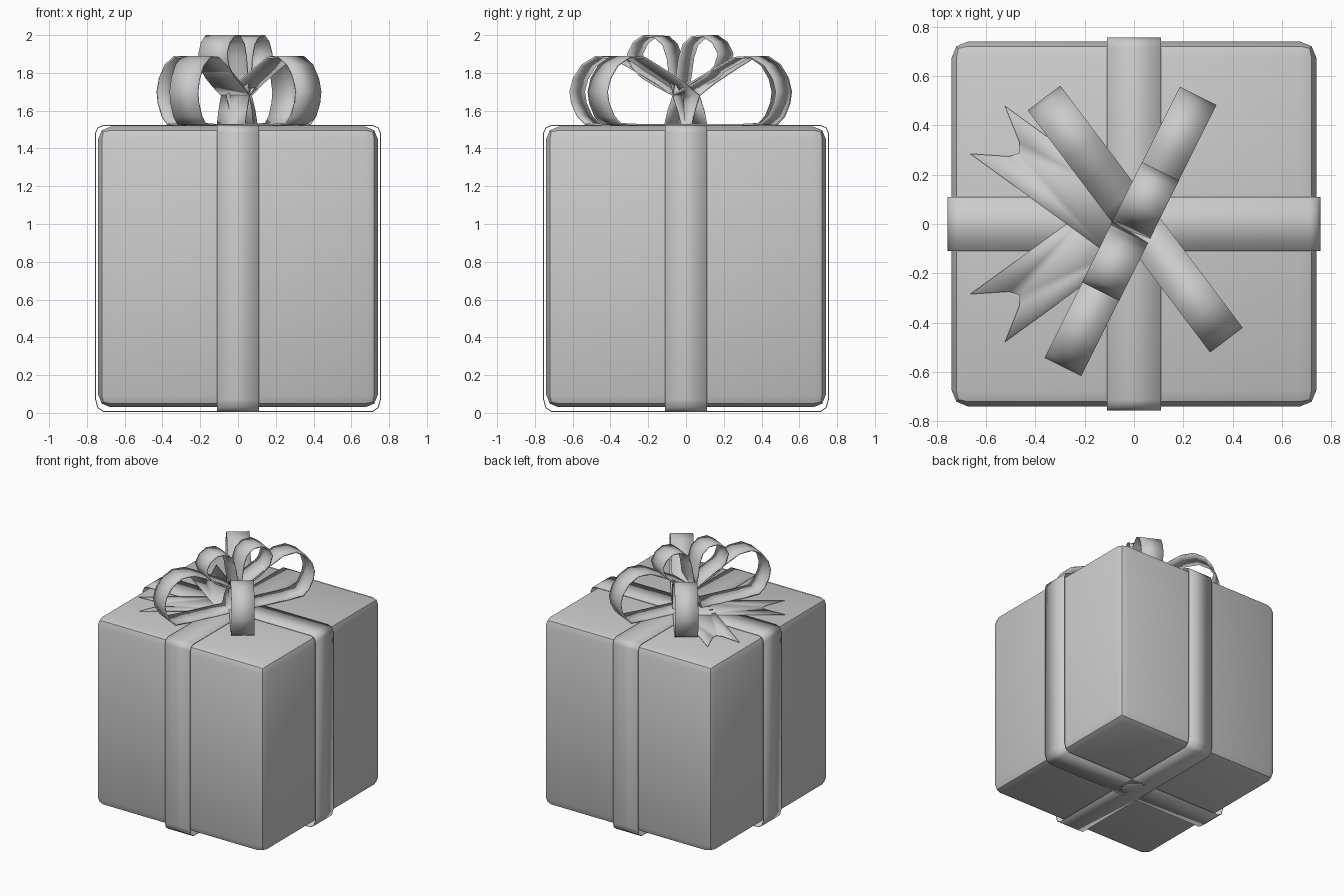
import bpy, bmesh, math
from mathutils import Matrix, Vector

if "Cube" in bpy.data.objects:
    bpy.data.objects.remove(bpy.data.objects["Cube"])


def finish(obj, thickness=0.0, angle=35):
    if thickness:
        m = obj.modifiers.new("thickness", 'SOLIDIFY')
        m.thickness = thickness
        m.offset = 0
    bpy.ops.object.select_all(action='DESELECT')
    obj.select_set(True)
    bpy.context.view_layer.objects.active = obj
    bpy.ops.object.shade_smooth_by_angle(angle=math.radians(angle))


def new_object(name, bm):
    mesh = bpy.data.meshes.new(name)
    bmesh.ops.recalc_face_normals(bm, faces=bm.faces[:])
    bm.to_mesh(mesh)
    bm.free()
    obj = bpy.data.objects.new(name, mesh)
    bpy.context.collection.objects.link(obj)
    return obj


def ribbon(name, profile, width, angle, centre=(0, 0), thickness=0.01, closed=True):
    """Sweep an (r, z) profile sideways, then turn it about z."""
    bm = bmesh.new()
    mat = Matrix.Translation((*centre, 0)) @ Matrix.Rotation(math.radians(angle), 4, 'Z')
    rows = [[bm.verts.new(mat @ Vector((r, s * width / 2, z))) for s in (-1, 1)]
            for r, z in profile]
    n = len(rows)
    for i in range(n if closed else n - 1):
        a, b = rows[i], rows[(i + 1) % n]
        bm.faces.new((a[0], a[1], b[1], b[0]))
    obj = new_object(name, bm)
    finish(obj, thickness)
    return obj


# Box with rounded edges
bm = bmesh.new()
bmesh.ops.create_cube(bm, size=1)
bmesh.ops.scale(bm, vec=(1.48, 1.48, 1.485), verts=bm.verts)
bmesh.ops.translate(bm, vec=(0, 0, 0.7725), verts=bm.verts)
bmesh.ops.bevel(bm, geom=bm.edges[:], offset=0.065, segments=2, profile=0.5, affect='EDGES')
finish(new_object("gift_box", bm))

# Two wrap ribbons around the box
R, LO, HI, C = 0.754, 0.008, 1.521, 0.04
half = [(R - C, LO), (R - C * 0.3, LO + C * 0.5), (R, LO + C * 1.6),
        (R, HI - C), (R - C * 0.3, HI - C * 0.3), (R - C, HI)]
wrap = half + [(-r, z) for r, z in reversed(half)]
ribbon("wrap_ribbon_x", wrap, 0.22, 0, thickness=0.005)
ribbon("wrap_ribbon_y", wrap, 0.22, 90, thickness=0.005)

# Large bow loops
big = [(0.0, 1.68), (0.10, 1.745), (0.24, 1.82), (0.36, 1.88), (0.46, 1.885),
       (0.54, 1.84), (0.59, 1.77), (0.61, 1.70), (0.60, 1.64), (0.565, 1.57),
       (0.52, 1.53), (0.40, 1.525), (0.20, 1.525), (0.05, 1.525), (0.03, 1.60)]
for i, (angle, centre) in enumerate([(-53, (0.005, 0.02)), (127, (0.005, 0.02)),
                                     (63.5, (-0.014, -0.03)), (243.5, (-0.014, -0.03))]):
    ribbon(f"large_loop_{i + 1}", big, 0.166, angle, centre)

# Small upright bow loops
small = [(0.0, 1.68), (0.02, 1.78), (0.035, 1.88), (0.06, 1.95), (0.11, 1.99),
         (0.18, 1.995), (0.235, 1.96), (0.268, 1.90), (0.245, 1.835),
         (0.19, 1.78), (0.10, 1.73)]
for i, angle in enumerate((63.5, 243.5)):
    ribbon(f"small_loop_{i + 1}", small, 0.168, angle, (-0.014, -0.03))

# Flat ribbon tails with notched ends
for name, side in (("tail_back", 1), ("tail_front", -1)):
    bm = bmesh.new()
    mat = Matrix.Translation((0, -side * 0.05, 1.522)) @ \
        Matrix.Rotation(math.radians(180 - side * 36), 4, 'Z')
    pts = [(0, -0.12), (0.735, -0.12), (0.60, -0.035), (0.575, 0.0),
           (0.60, 0.035), (0.735, 0.12), (0, 0.12)]
    v = [bm.verts.new(mat @ Vector((x, y, 0))) for x, y in pts]
    bm.faces.new((v[0], v[1], v[2], v[3]))
    bm.faces.new((v[0], v[3], v[6]))
    bm.faces.new((v[3], v[4], v[5], v[6]))
    finish(new_object(name, bm), 0.004)
